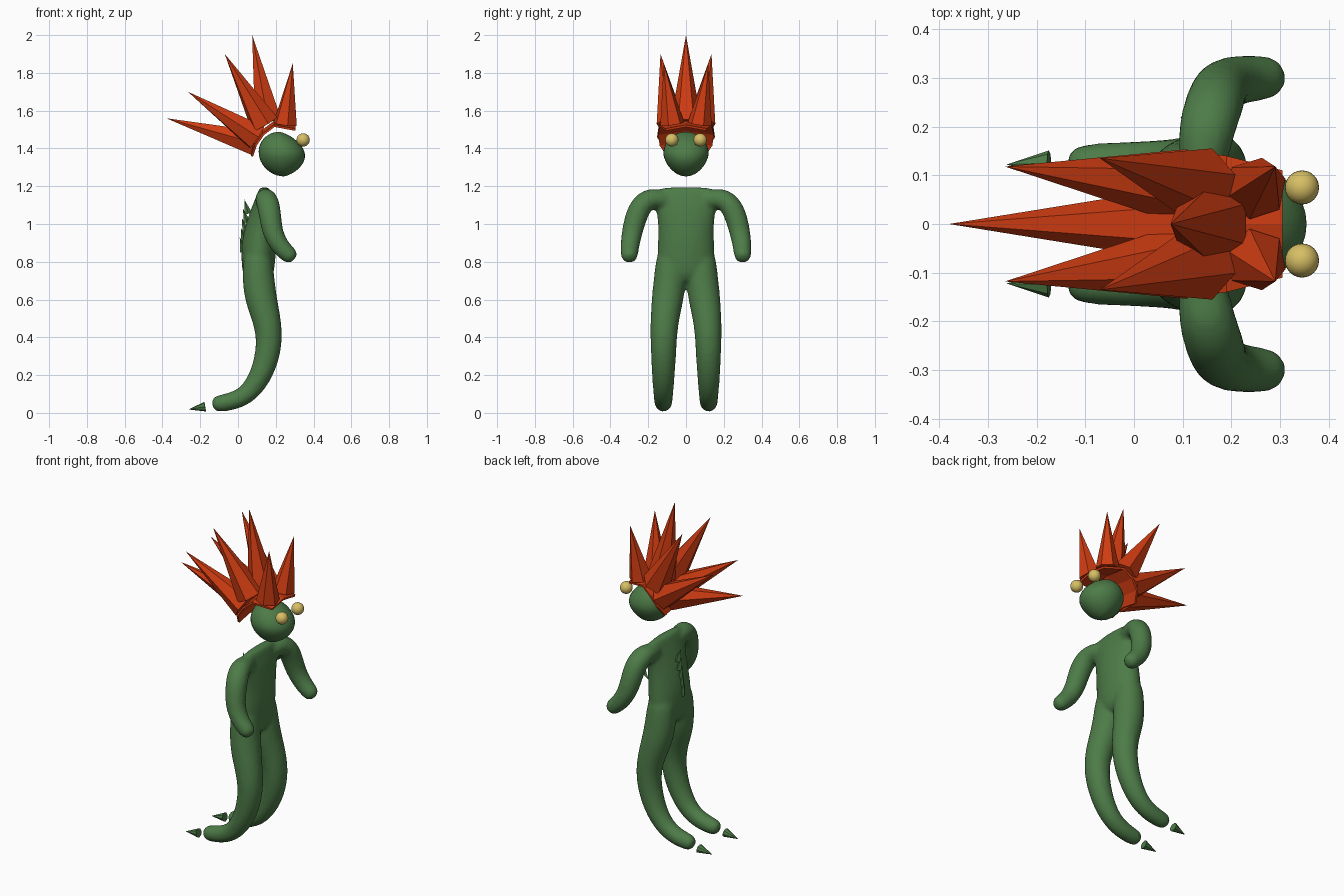
import bpy, bmesh, math
from mathutils import Vector

if "Cube" in bpy.data.objects:
    bpy.data.objects.remove(bpy.data.objects["Cube"])


def material(name, rgb):
    m = bpy.data.materials.new(name)
    m.use_nodes = True
    m.diffuse_color = (*rgb, 1)
    m.node_tree.nodes["Principled BSDF"].inputs["Base Color"].default_value = (*rgb, 1)
    return m


GREEN = material("skin green", (0.075, 0.2, 0.065))
ORANGE = material("hair orange", (0.62, 0.045, 0.006))
YELLOW = material("eye yellow", (0.68, 0.52, 0.13))


def finish(bm, name, mat, smooth=False):
    bmesh.ops.recalc_face_normals(bm, faces=bm.faces)
    for f in bm.faces:
        f.smooth = smooth
    mesh = bpy.data.meshes.new(name)
    bm.to_mesh(mesh)
    bm.free()
    mesh.materials.append(mat)
    ob = bpy.data.objects.new(name, mesh)
    bpy.context.scene.collection.objects.link(ob)
    return ob


def tube(bm, rows, ref, side=1, n=16, round_ends=True):
    """Loft elliptical rings along a path; rows hold x, y, z, radius along ref, other radius."""
    pts = [Vector((r[0], r[1] * side, r[2])) for r in rows]
    rings = []
    for i, r in enumerate(rows):
        t = (pts[min(i + 1, len(pts) - 1)] - pts[max(i - 1, 0)]).normalized()
        rings.append((pts[i], t, r[3], r[-1]))
    if round_ends:
        def cap(ring, sign):
            p, t, a, b = ring
            return [(p + t * sign * min(a, b) * d, t, a * s, b * s)
                    for d, s in ((0.5, 0.87), (0.87, 0.5))]
        rings = cap(rings[0], -1)[::-1] + rings + cap(rings[-1], 1)
    loops = []
    for p, t, a, b in rings:
        u = (ref - t * ref.dot(t)).normalized()
        v = t.cross(u)
        loops.append([bm.verts.new(p + u * a * math.cos(k * math.tau / n)
                                   + v * b * math.sin(k * math.tau / n)) for k in range(n)])
    for l0, l1 in zip(loops, loops[1:]):
        for k in range(n):
            bm.faces.new((l0[k], l0[(k + 1) % n], l1[(k + 1) % n], l1[k]))
    bm.faces.new(loops[0])
    bm.faces.new(loops[-1])


def spike(bm, base, tip, r, n=6):
    """Low-poly pyramid from a base centre to a tip."""
    base, tip = Vector(base), Vector(tip)
    axis = tip - base
    rot = axis.to_track_quat('Z', 'Y').to_matrix()
    ring = [bm.verts.new(base + rot @ Vector((r * math.cos(k * math.tau / n),
                                              r * math.sin(k * math.tau / n), 0)))
            for k in range(n)]
    top = bm.verts.new(tip)
    for k in range(n):
        bm.faces.new((ring[k], ring[(k + 1) % n], top))
    bm.faces.new(ring[::-1])


X, Y = Vector((1, 0, 0)), Vector((0, 1, 0))

# Body: torso, legs and arms fused into one smooth skin
torso = [(.107, 0, .76, .15, .088), (.108, 0, .84, .157, .094), (.115, 0, .93, .15, .092),
         (.127, 0, 1.03, .152, .076), (.137, 0, 1.11, .172, .055), (.14, 0, 1.165, .19, .036)]
leg = [(.105, .082, .8, .08), (.108, .085, .7, .088), (.122, .098, .6, .086),
       (.148, .111, .51, .078), (.167, .118, .41, .072), (.157, .119, .3, .068),
       (.118, .12, .19, .061), (.058, .12, .103, .054), (-.02, .12, .062, .05),
       (-.098, .12, .05, .046)]
arm = [(.14, .12, 1.13, .05), (.148, .19, 1.138, .06), (.162, .238, 1.1, .062),
       (.172, .268, 1.03, .06), (.184, .287, .95, .056), (.222, .298, .88, .051),
       (.268, .3, .838, .047)]
bm = bmesh.new()
tube(bm, torso, Y)
for side in (1, -1):
    tube(bm, leg, Y, side)
    tube(bm, arm, X, side)
body = finish(bm, "body", GREEN, True)
sub = body.modifiers.new("round", 'SUBSURF')
sub.levels = sub.render_levels = 2
fuse = body.modifiers.new("fuse", 'REMESH')
fuse.mode = 'VOXEL'
fuse.voxel_size = 0.011
fuse.use_smooth_shade = True
soft = body.modifiers.new("soften", 'SMOOTH')
soft.factor = 0.5
soft.iterations = 8

# Head: ball that narrows towards the snout and chin
bm = bmesh.new()
bmesh.ops.create_uvsphere(bm, u_segments=32, v_segments=20, radius=1)
for v in bm.verts:
    x, y, z = v.co
    front = max(x, 0)
    v.co = (.232 + .122 * x - .012 * z,
            .12 * y * (1 - .15 * max(-z, 0)),
            1.37 + .118 * z * (1 - .22 * front))
finish(bm, "head", GREEN, True)

# Eyes
for side, label in ((1, "left"), (-1, "right")):
    bm = bmesh.new()
    bmesh.ops.create_uvsphere(bm, u_segments=24, v_segments=14, radius=.035)
    bmesh.ops.translate(bm, verts=bm.verts, vec=(.345, .075 * side, 1.445))
    finish(bm, label + "_eye", YELLOW, True)

# Hair: arched cap with faceted spikes
bm = bmesh.new()
for base, tip, r in (((.085, 0, 1.43), (-.38, 0, 1.56), .075),
                     ((.16, 0, 1.54), (.075, 0, 2), .082)):
    spike(bm, base, tip, r)
for side in (1, -1):
    for base, tip, r in (((.1, .077, 1.46), (-.265, .118, 1.7), .077),
                         ((.14, .078, 1.53), (-.07, .135, 1.9), .08),
                         ((.25, .073, 1.53), (.29, .118, 1.85), .065)):
        spike(bm, (base[0], base[1] * side, base[2]), (tip[0], tip[1] * side, tip[2]), r)
finish(bm, "hair_spikes", ORANGE)

bm = bmesh.new()
arch = [(.068, 1.38, .1), (.088, 1.44, .14), (.13, 1.5, .148), (.19, 1.545, .14), (.305, 1.525, .11)]
rows = [[bm.verts.new((x, w * s, z - .02 * abs(s))) for s in (-1, 0, 1)] for x, z, w in arch]
for a, b in zip(rows, rows[1:]):
    for k in range(2):
        bm.faces.new((a[k], a[k + 1], b[k + 1], b[k]))
cap = finish(bm, "hair_cap", ORANGE)
cap.modifiers.new("thickness", 'SOLIDIFY').thickness = 0.012

# Back fins: a row of small upward teeth along the spine
bm = bmesh.new()
for k in range(5):
    z, x = 1.13 - .05 * k, .033 - .006 * k
    spike(bm, (x + .022, 0, z - .075), (x, 0, z), .02, 4)
finish(bm, "back_fins", GREEN)

# Small fin behind the left arm
bm = bmesh.new()
spike(bm, (.135, .22, 1.06), (.095, .218, 1.01), .022, 4)
finish(bm, "arm_fin", GREEN)

# Heel claws floating behind the feet
for side, label in ((1, "left"), (-1, "right")):
    bm = bmesh.new()
    spike(bm, (-.174, .125 * side, .033), (-.262, .122 * side, .018), .026, 8)
    finish(bm, label + "_claw", GREEN)
